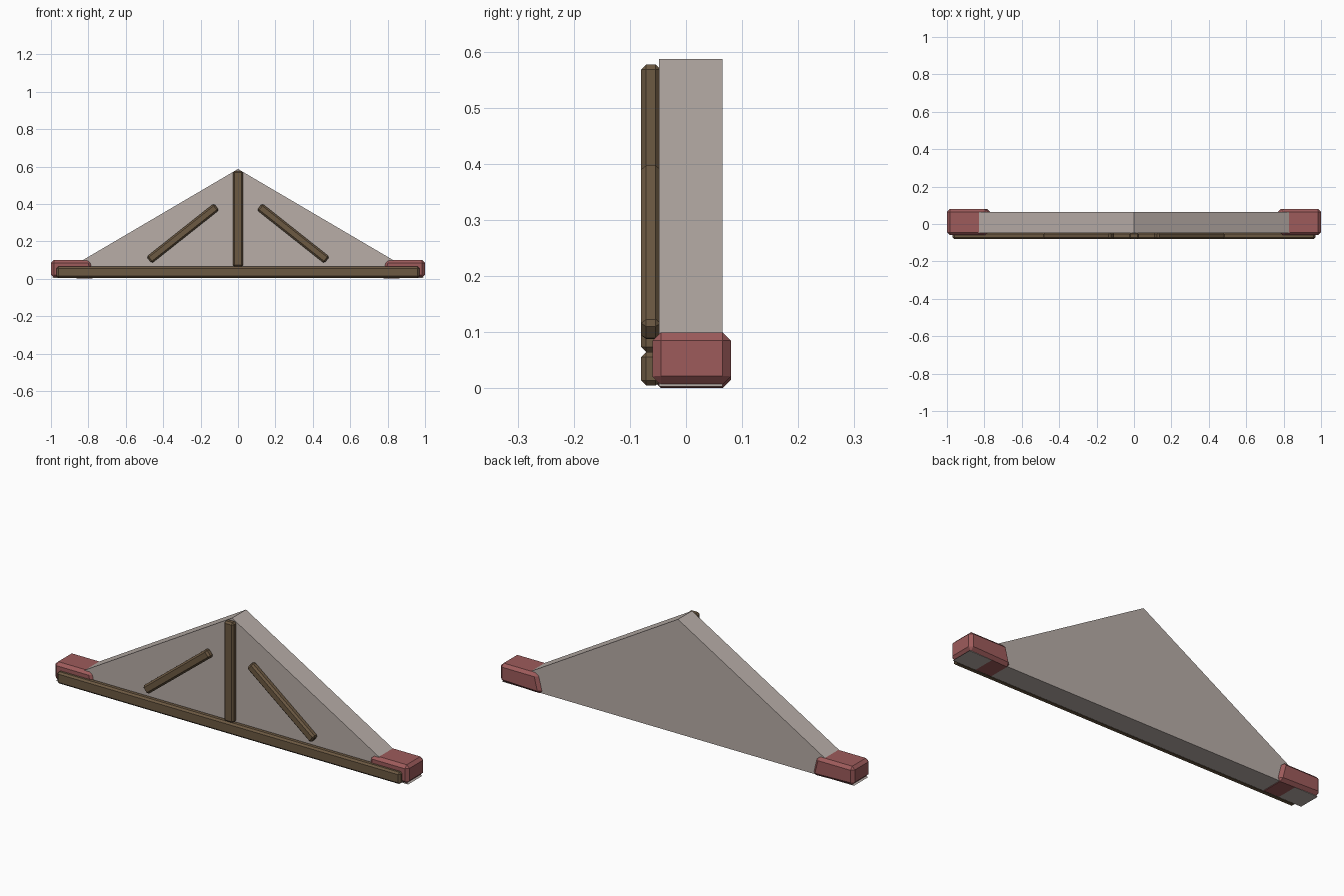
import bpy, bmesh, math
from mathutils import Matrix, Vector

old = bpy.data.objects.get("Cube")
if old:
    bpy.data.objects.remove(old)


def material(name, rgb):
    m = bpy.data.materials.new(name)
    m.use_nodes = True
    m.diffuse_color = (*rgb, 1)
    m.node_tree.nodes["Principled BSDF"].inputs["Base Color"].default_value = (*rgb, 1)
    return m


plaster = material("pale plaster", (0.48, 0.42, 0.39))
wood = material("brown wood", (0.15, 0.10, 0.055))
clay = material("red clay", (0.34, 0.105, 0.105))


def finish(name, bm, mat, bevel=0):
    bmesh.ops.recalc_face_normals(bm, faces=bm.faces)
    mesh = bpy.data.meshes.new(name)
    bm.to_mesh(mesh)
    bm.free()
    mesh.materials.append(mat)
    obj = bpy.data.objects.new(name, mesh)
    bpy.context.collection.objects.link(obj)
    if bevel:
        mod = obj.modifiers.new("chamfer", "BEVEL")
        mod.width = bevel
        mod.segments = 1
        mod.limit_method = "NONE"
    return obj


def timber(name, start, end, width):
    """Chamfered bar lying on the front of the wall, between two (x, z) points."""
    a, b = Vector((start[0], -0.0625, start[1])), Vector((end[0], -0.0625, end[1]))
    d = b - a
    bm = bmesh.new()
    bmesh.ops.create_cube(bm, size=1)
    bmesh.ops.scale(bm, vec=(d.length, 0.035, width), verts=bm.verts)
    turn = Matrix.Rotation(-math.atan2(d.z, d.x), 4, "Y")
    bmesh.ops.transform(bm, matrix=Matrix.Translation((a + b) / 2) @ turn, verts=bm.verts)
    return finish(name, bm, wood, 0.009)


# Triangular gable wall
bm = bmesh.new()
profile = [bm.verts.new((x, -0.048, z)) for x, z in ((-0.995, 0.003), (0.995, 0.003), (0, 0.587))]
face = bm.faces.new(profile)
out = bmesh.ops.extrude_face_region(bm, geom=[face])
moved = [g for g in out["geom"] if isinstance(g, bmesh.types.BMVert)]
bmesh.ops.translate(bm, vec=(0, 0.113, 0), verts=moved)
finish("gable_wall", bm, plaster)

# Timber frame
timber("bottom_beam", (-0.97, 0.035), (0.97, 0.035), 0.06)
timber("king_post", (0, 0.065), (0, 0.577), 0.054)

for side, label in ((1, "left"), (-1, "right")):
    timber(label + "_brace", (side * 0.475, 0.10), (side * 0.115, 0.385), 0.045)

    # Eave end block, its underside reaching slightly inward and down
    bm = bmesh.new()
    bmesh.ops.create_cube(bm, size=1)
    for v in bm.verts:
        outer, low = v.co.x > 0, v.co.z < 0
        x = 1.0 if outer else (0.765 if low else 0.79)
        z = 0.1 if not low else (0.007 if outer else 0.0)
        v.co = (side * x, 0.08 if v.co.y > 0 else -0.06, z)
    finish(label + "_eave_block", bm, clay, 0.015)
